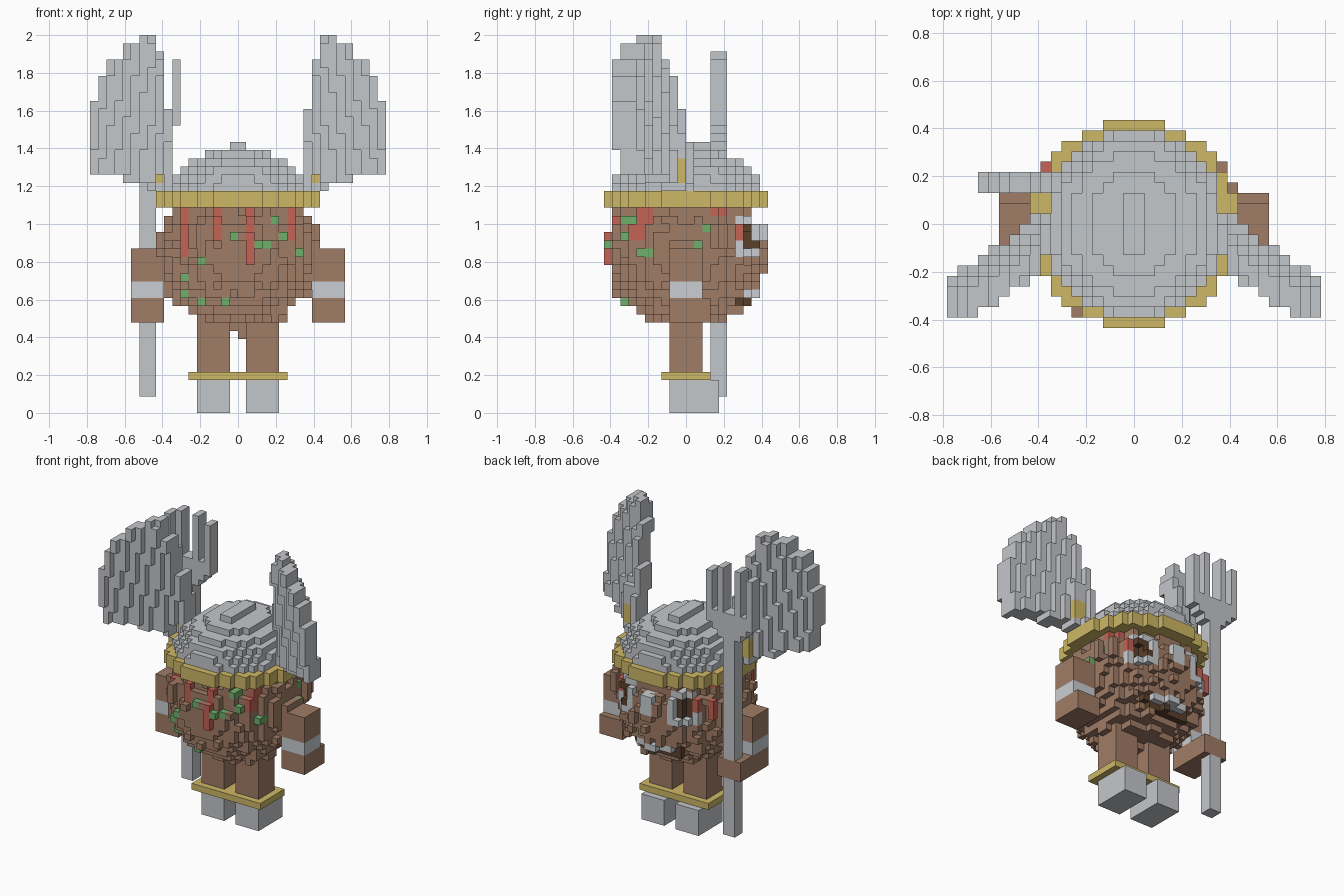
import bpy, bmesh, math, random

random.seed(7)
cube = bpy.data.objects.get("Cube")
if cube:
    bpy.data.objects.remove(cube)

V = 2 / 46  # size of one block


# Materials, one per flat colour
def linear(c):
    c /= 255
    return c / 12.92 if c <= 0.04 else ((c + 0.055) / 1.055) ** 2.4


def material(name, *rgb):
    m = bpy.data.materials.new(name)
    m.use_nodes = True
    col = [linear(c) for c in rgb] + [1]
    m.diffuse_color = col
    m.node_tree.nodes["Principled BSDF"].inputs["Base Color"].default_value = col
    return m


GREY, BROWN, GOLD, RED, GREEN, DARK, PALE = range(7)
MATS = [material("grey", 196, 199, 203), material("brown", 160, 124, 102),
        material("gold", 206, 184, 102), material("red", 196, 99, 86),
        material("green", 112, 176, 108), material("dark brown", 90, 64, 44),
        material("pale grey", 202, 207, 211)]


def finish(name, bm):
    me = bpy.data.meshes.new(name)
    bm.to_mesh(me)
    bm.free()
    for m in MATS:
        me.materials.append(m)
    ob = bpy.data.objects.new(name, me)
    bpy.context.collection.objects.link(ob)
    return ob


def box(name, mat, x, y, z):
    """Plain box from ranges counted in blocks."""
    bm = bmesh.new()
    bmesh.ops.create_cube(bm, size=1)
    for v in bm.verts:
        v.co = [(lo + hi) / 2 * V + c * (hi - lo) * V
                for c, (lo, hi) in zip(v.co, (x, y, z))]
    for f in bm.faces:
        f.material_index = mat
    return finish(name, bm)


def blocks(name, cells):
    """Skin of a set of blocks: {(x, y, z): material}."""
    bm = bmesh.new()
    verts = {}

    def vert(p):
        if p not in verts:
            verts[p] = bm.verts.new([c * V for c in p])
        return verts[p]

    for cell, mat in cells.items():
        for axis in range(3):
            for side in (0, 1):
                near = list(cell)
                near[axis] += 2 * side - 1
                if tuple(near) in cells:
                    continue
                ring = []
                for a, b in ((0, 0), (1, 0), (1, 1), (0, 1)):
                    p = list(cell)
                    p[axis] += side
                    p[(axis + 1) % 3] += a
                    p[(axis + 2) % 3] += b
                    ring.append(vert(tuple(p)))
                f = bm.faces.new(ring if side else ring[::-1])
                f.material_index = mat
    return finish(name, bm)


def disc(z0, z1, a, b, mat):
    """Elliptical layer of blocks."""
    return {(x, y, z): mat for z in range(z0, z1)
            for x in range(-10, 10) for y in range(-10, 10)
            if ((x + .5) / a) ** 2 + ((y + .5) / b) ** 2 <= 1}


# Body: shaggy ball with coloured strands, spots and a face
STRANDS = {-7: 19, -3: 21, 1: 18, 6: 21}
SPOTS = {(-1, 21), (2, 20), (3, 20), (5, 21), (4, 23), (7, 19), (-5, 18),
         (-7, 16), (-7, 14), (-5, 13), (-2, 13)}
SIDE_SPOTS = {(2, 22), (1, 20), (-6, 19), (-6, 24)}


def eye_colour(ax, z):
    if z == 23 or z == 19 or ax < 4:
        return PALE
    return PALE if z == 20 and ax > 6 else DARK


def body_colour(x, y, z):
    ax = abs(x + .5)
    if y < -4:
        if (x, z) in SPOTS:
            return GREEN
        if z >= STRANDS.get(x, 99):
            return RED
    if x > 5 and (y, z) in SIDE_SPOTS:
        return GREEN
    if ax > 6 and (y == 6 and z >= 21 or y in (3, 4) and z == 24):
        return RED
    if y > 5:
        if 2.6 < ax < 7 and 19 <= z < 24:
            return eye_colour(ax, z)
        if ax < 4 and 13 <= z < 15:                           # mouth
            return PALE if ax < 3 and z == 14 else DARK
    return BROWN


body = {}
for x in range(-10, 10):
    for y in range(-10, 10):
        for z in range(11, 25):
            r = math.dist((x + .5, y + .5, z + .5), (0, 0, 19.5))
            col = body_colour(x, y, z)
            tuft = col in (RED, GREEN, PALE) or random.random() < .22
            if r < (9.9 if tuft else 9.25):
                body[x, y, z] = col
for x, y, mat in ((-9, 5, RED), (8, 5, BROWN), (9, 3, BROWN), (-6, -9, BROWN)):
    for z in range(20, 23):                                   # loose tufts
        body[x, y, z] = mat
blocks("body", body)
box("nose", PALE, (-1, 1), (8, 10), (20, 23))
box("nose_tip", BROWN, (-1, 1), (8, 10), (19, 20))
box("loincloth", BROWN, (-1, 1), (-1, 1), (10, 11))
box("loincloth_tip", BROWN, (0, 1), (-1, 1), (9, 10))

# Helmet: gold rim and stepped dome with a small crest
blocks("helmet_rim", disc(25, 27, 10, 10, GOLD))
dome = {}
for z, a, b in ((27, 8.6, 9.3), (28, 8.1, 8.8), (29, 7.3, 8.1),
                (30, 6.2, 6.9), (31, 4.1, 5.1), (32, 1.2, 3.2)):
    dome.update(disc(z, z + 1, a, b, GREY))
blocks("helmet_dome", dome)

# Wide curved horns, leaning to the front, with a gold clasp behind
HORN_TOPS = (37, 43, 46, 46, 45, 45, 43, 43, 41, 38)
horn = {(x, -1, z): GOLD for x in (9, 10) for z in (28, 29, 30)}
for i, top in enumerate(HORN_TOPS):
    x = 8 + i
    bottom = 27 if i < 3 else 28 if i < 6 else 29
    shift = random.uniform(-.3, .3)
    for z in range(bottom, top):
        mid = .3 - .65 * (i + .5) - .15 * (z - 28) + shift
        front = max(round(mid - (1 if z >= 45 else 2)), -9)
        back = round(mid + 1)
        if i and 28 <= z < 31:          # room for the clasp
            back = min(back, -1)
        elif i < 3 and 31 <= z < 34:    # roof over the clasp
            back = max(back, 0)
        if i == 1 and z < 29:
            front = -1
        for y in range(front, back):
            horn.setdefault((x, y, z), GREY)
blocks("left_horn", horn)
blocks("right_horn", {(-x - 1, y, z): m for (x, y, z), m in horn.items()})

# Limbs, mirrored; the right hand reaches back around the fork
for side, name, reach in ((1, "left", 3), (-1, "right", 5)):
    def limb(part, mat, x, y, z):
        box(name + part, mat, sorted(side * c for c in x), y, z)

    limb("_shoulder", BROWN, (8, 10), (-2, 2), (18, 21))
    limb("_upper_arm", BROWN, (9, 13), (-2, 2), (16, 20))
    limb("_arm_band", PALE, (9, 13), (-2, 2), (14, 16))
    limb("_hand", BROWN, (9, 13), (-2, reach), (11, 14))
    limb("_leg", BROWN, (1, 5), (-2, 2), (5, 12))
    limb("_boot", GREY, (1, 5), (-2, 4), (0, 4))
box("ankle_plate", GOLD, (-6, 6), (-3, 3), (4, 5))

# Fork held in the right hand
fork = {}


def fork_bar(x0, x1, z0, z1):
    for x in range(x0, x1):
        for y in (3, 4):
            for z in range(z0, z1):
                fork[x, y, z] = GREY


fork_bar(-12, -10, 2, 11)
fork_bar(-12, -10, 14, 33)
fork_bar(-13, -9, 33, 34)
fork_bar(-14, -8, 34, 35)
fork_bar(-15, -7, 35, 37)
for x, top in ((-15, 43), (-13, 44), (-10, 44), (-8, 43)):
    fork_bar(x, x + 1, 37, top)
blocks("fork", fork)
